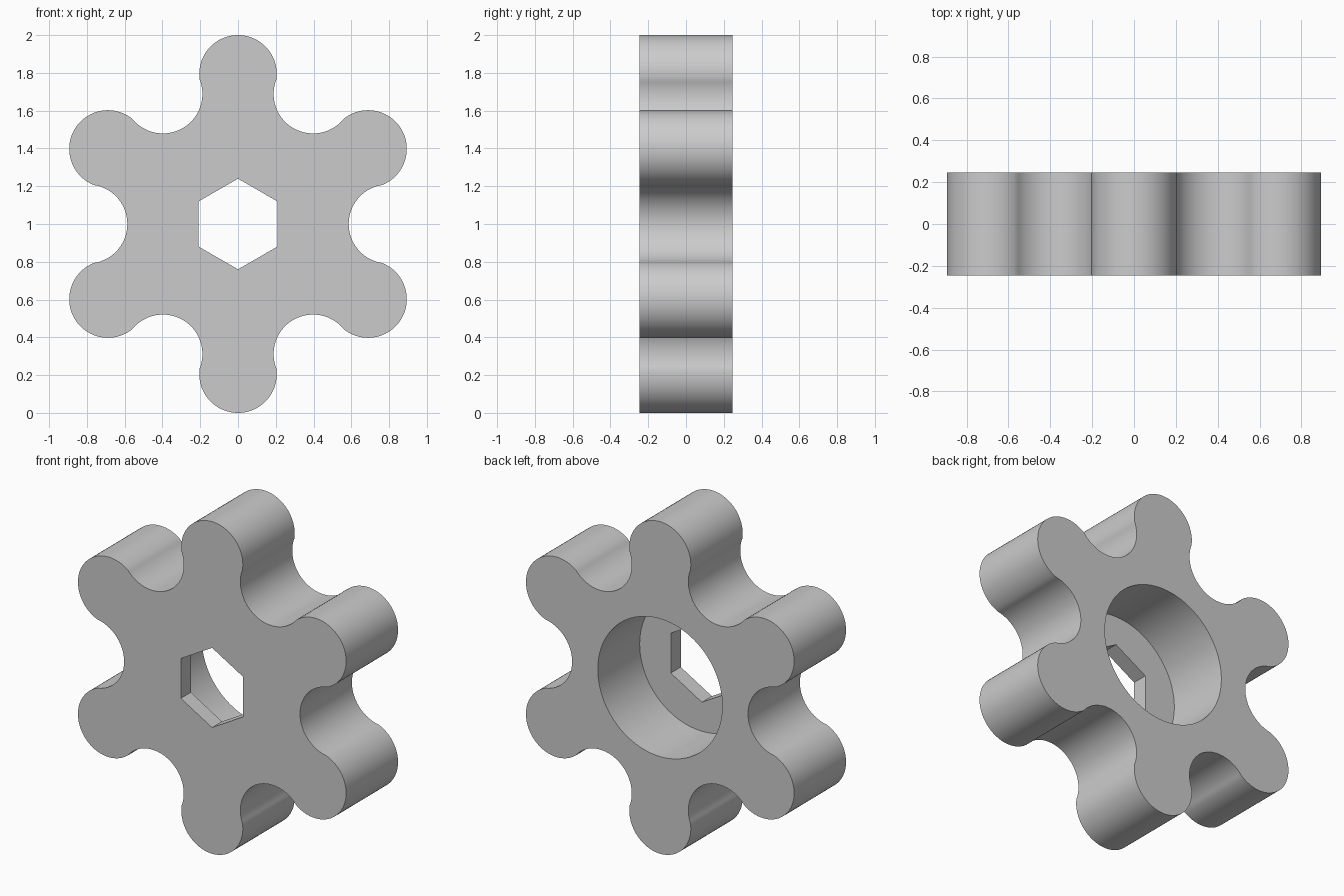
import bpy, bmesh
from math import sin, cos, pi, radians, atan2, sqrt

if "Cube" in bpy.data.objects:
    bpy.data.objects.remove(bpy.data.objects["Cube"], do_unlink=True)

RING = 0.795            # distance of lobe and notch centres from the hub
LOBE, NOTCH = 0.205, 0.209
HALF = 0.247            # half thickness
FLOOR = -0.152          # bottom of the round bore
BORE, HEX = 0.415, 0.24


def circle(r, n, start=0.0):
    return [(r * cos(start + 2 * pi * i / n), r * sin(start + 2 * pi * i / n))
            for i in range(n)]


def arc(centre_angle, r, a0, a1, n):
    """Arc around a point on the ring, without its last point."""
    cx, cz = RING * cos(centre_angle), RING * sin(centre_angle)
    return [(cx + r * cos(a0 + (a1 - a0) * i / n),
             cz + r * sin(a0 + (a1 - a0) * i / n)) for i in range(n)]


def knob_outline():
    """Six round lobes alternating with six round notches."""
    d = 2 * RING * sin(pi / 12)                       # lobe to notch centre
    a = (d * d + LOBE ** 2 - NOTCH ** 2) / (2 * d)
    h = sqrt(LOBE ** 2 - a * a)
    # outer crossing of the two circles, for a lobe centred on angle zero
    kx = RING - a * sin(pi / 12) + h * cos(pi / 12)
    kz = a * cos(pi / 12) + h * sin(pi / 12)
    lobe_half = atan2(kz, kx - RING)
    # the same crossing as seen from the notch at thirty degrees
    seen = atan2(kz - RING * sin(pi / 6), kx - RING * cos(pi / 6))
    notch_half = pi / 6 - seen
    pts = []
    for k in range(6):
        t = radians(30 + 60 * k)
        pts += arc(t, LOBE, t - lobe_half, t + lobe_half, 40)
        n = t + pi / 6
        pts += arc(n, NOTCH, n - notch_half, n + notch_half - 2 * pi, 40)
    return pts


bm = bmesh.new()


def loop(pts, y):
    vs = [bm.verts.new((x, y, z)) for x, z in pts]
    es = [bm.edges.new((vs[i - 1], vs[i])) for i in range(len(vs))]
    return vs, es


def wall(pts, y0, y1):
    """Side wall swept between two depths; returns its two rims."""
    (v0, e0), (v1, e1) = loop(pts, y0), loop(pts, y1)
    for i in range(len(pts)):
        bm.faces.new((v0[i - 1], v0[i], v1[i], v1[i - 1]))
    return e0, e1


def cap(outer, inner, direction):
    """Flat face with a hole."""
    bmesh.ops.triangle_fill(bm, use_beauty=True, edges=outer + inner,
                            normal=(0, direction, 0))


rim_front, rim_back = wall(knob_outline(), -HALF, HALF)
hex_front, hex_floor = wall(circle(HEX, 6, pi / 2), -HALF, FLOOR)
bore_floor, bore_back = wall(circle(BORE, 96), FLOOR, HALF)
cap(rim_front, hex_front, -1)
cap(rim_back, bore_back, 1)
cap(bore_floor, hex_floor, 1)
bmesh.ops.recalc_face_normals(bm, faces=bm.faces[:])
bmesh.ops.translate(bm, verts=bm.verts[:], vec=(0, 0, 1))

mesh = bpy.data.meshes.new("lobed_knob")
bm.to_mesh(mesh)
bm.free()
knob = bpy.data.objects.new("lobed_knob", mesh)
bpy.context.collection.objects.link(knob)

# Plain grey
grey = bpy.data.materials.new("light_grey")
grey.use_nodes = True
colour = (0.6, 0.6, 0.6, 1)
grey.diffuse_color = colour
grey.node_tree.nodes["Principled BSDF"].inputs["Base Color"].default_value = colour
mesh.materials.append(grey)

bpy.ops.object.select_all(action="DESELECT")
knob.select_set(True)
bpy.context.view_layer.objects.active = knob
bpy.ops.object.shade_smooth_by_angle(angle=radians(30))
